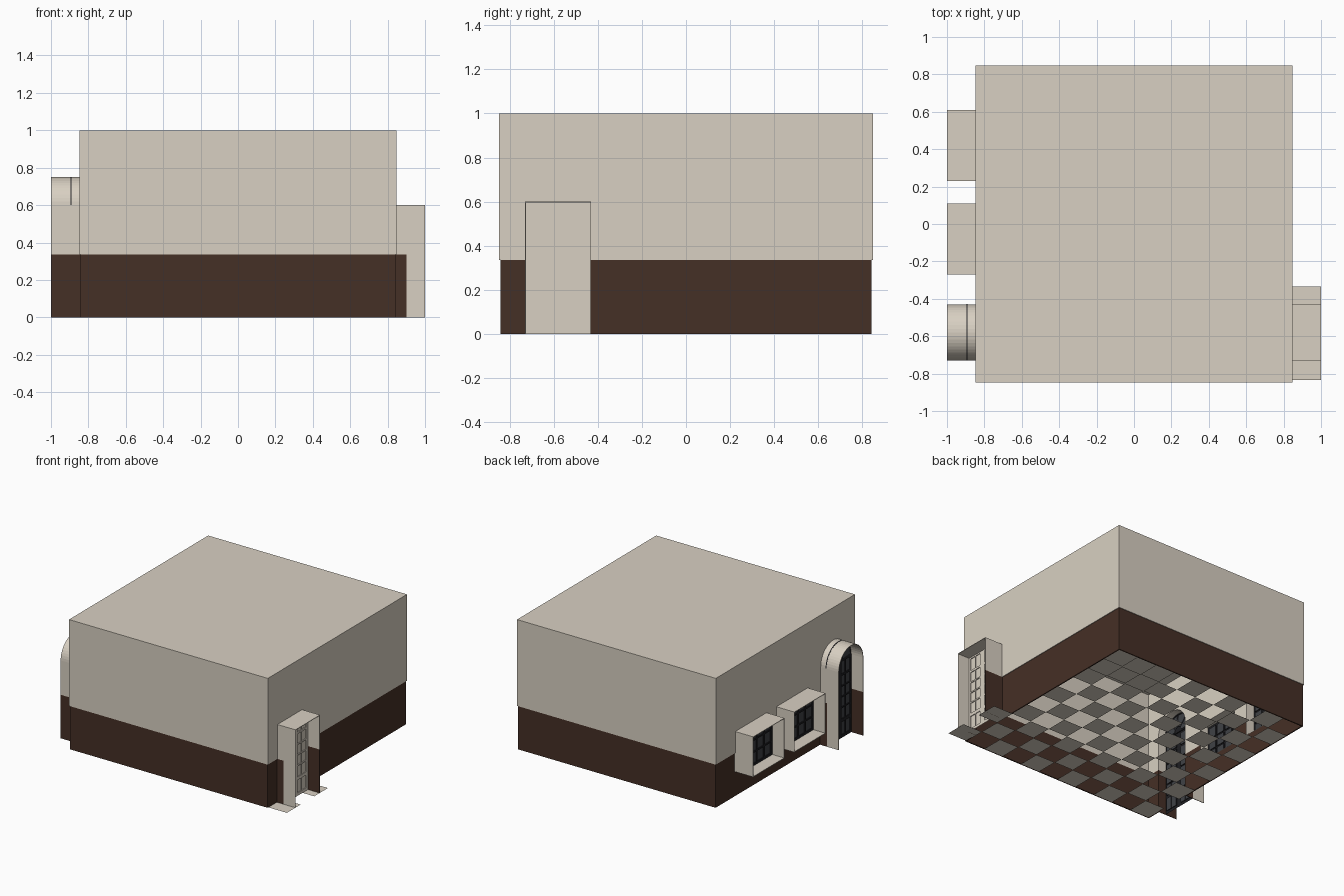
import bpy, bmesh, math

old = bpy.data.objects.get("Cube")
if old:
    bpy.data.objects.remove(old, do_unlink=True)


def material(name, rgb):
    m = bpy.data.materials.new(name)
    m.use_nodes = True
    m.diffuse_color = (*rgb, 1)
    m.node_tree.nodes["Principled BSDF"].inputs["Base Color"].default_value = (*rgb, 1)
    return m


CREAM = material("cream plaster", (0.69, 0.63, 0.54))
BROWN = material("dark brown panelling", (0.06, 0.029, 0.019))
CHARCOAL = material("charcoal frame", (0.014, 0.014, 0.017))
GLASS = material("smoky glass", (0.05, 0.053, 0.06))

OUT, IN = 0.847, 0.833      # wall faces
PANEL = 0.842               # panelling sits just behind the plaster
RAIL = 0.335                # top of panelling
DOOR_Y, HALF = -0.58, 0.15  # both doorways
WINDOWS = [(-0.27, 0.11), (0.23, 0.61)]
SILL, HEAD = 0.19, 0.5
SKIN = 0.004


def finish(name, bm, *mats):
    me = bpy.data.meshes.new(name)
    bm.to_mesh(me)
    bm.free()
    for m in mats:
        me.materials.append(m)
    ob = bpy.data.objects.new(name, me)
    bpy.context.collection.objects.link(ob)
    return ob


def prism(name, profile, x0, x1, mat):
    """Extrude a (y, z) outline along x."""
    bm = bmesh.new()
    face = bm.faces.new([bm.verts.new((x0, y, z)) for y, z in profile])
    ext = bmesh.ops.extrude_face_region(bm, geom=[face])["geom"]
    verts = [v for v in ext if isinstance(v, bmesh.types.BMVert)]
    bmesh.ops.translate(bm, verts=verts, vec=(x1 - x0, 0, 0))
    bmesh.ops.recalc_face_normals(bm, faces=bm.faces[:])
    return finish(name, bm, mat)


def box(name, x0, x1, y0, y1, z0, z1, mat):
    return prism(name, [(y0, z0), (y1, z0), (y1, z1), (y0, z1)], x0, x1, mat)


def arc(r, steps=24):
    return [(DOOR_Y - r * math.cos(math.pi * i / steps),
             0.6 + r * math.sin(math.pi * i / steps)) for i in range(steps + 1)]


def square_head(r):
    top = 0.45 + r
    return [(DOOR_Y - r, top), (DOOR_Y + r, top)]


def notch(head):
    """Opening outline rising from the panelling rail."""
    return [(head[0][0], RAIL), *head, (head[-1][0], RAIL)]


def glazed(name, x, out, ys, zs, frame, pane):
    """Sheet of bars with every odd cell pushed back as a pane."""
    bm = bmesh.new()
    grid = [[bm.verts.new((x, y, z)) for z in zs] for y in ys]
    panes = []
    for i in range(len(ys) - 1):
        for j in range(len(zs) - 1):
            f = bm.faces.new((grid[i][j], grid[i + 1][j], grid[i + 1][j + 1], grid[i][j + 1]))
            if i % 2 and j % 2:
                panes.append(f)
    bmesh.ops.recalc_face_normals(bm, faces=bm.faces[:])
    if bm.faces[0:1][0].normal.x * out < 0:
        bmesh.ops.reverse_faces(bm, faces=bm.faces[:])
    for f in bmesh.ops.extrude_discrete_faces(bm, faces=panes)["faces"]:
        f.material_index = 1
        bmesh.ops.translate(bm, verts=f.verts[:], vec=(-out * 0.006, 0, 0))
    return finish(name, bm, frame, pane)


def bars(lo, hi, count, edge, gap):
    """Alternating bar and pane boundaries between lo and hi."""
    w = (hi - lo - 2 * edge - gap * (count - 1)) / count
    pts = [lo]
    for i in range(count):
        a = lo + edge + i * (w + gap)
        pts += [a, a + w]
    return pts + [hi]


# Ceiling, front and back walls
box("ceiling", -OUT, OUT, -OUT, OUT, 0.99, 1.0, CREAM)
for label, s in (("front", -1), ("back", 1)):
    box(label + "_wall", -IN, IN, *sorted((s * IN, s * OUT)), RAIL, 0.99, CREAM)
    box(label + "_panelling", -IN, IN, *sorted((s * IN, s * PANEL)), 0, RAIL, BROWN)

# Side walls, notched round their openings
left_notches = notch(arc(HALF))
for a, b in WINDOWS:
    left_notches += notch([(a, HEAD), (b, HEAD)])
for label, s, notches in (("window", -1, left_notches),
                          ("door", 1, notch(square_head(HALF)))):
    prism(label + "_side_wall",
          [(-OUT, RAIL), *notches, (OUT, RAIL), (OUT, 0.99), (-OUT, 0.99)],
          s * IN, s * OUT, CREAM)
    box(label + "_side_panelling_short", s * IN, s * PANEL, -PANEL, DOOR_Y - HALF, 0, RAIL, BROWN)
    top = [(PANEL, RAIL)]
    if s < 0:
        for a, b in reversed(WINDOWS):
            top += [(b, RAIL), (b, SILL), (a, SILL), (a, RAIL)]
    start = DOOR_Y + HALF
    prism(label + "_side_panelling_long",
          [(start, 0), (PANEL, 0), *top, (start, RAIL)], s * IN, s * PANEL, BROWN)

# Doorway reveals: one cheek panelled, the other plastered beyond the door
for label, s, head in (("arched", -1, arc), ("square", 1, square_head)):
    outer, inner = notch(head(HALF)), notch(head(HALF - SKIN))
    prism(label + "_reveal", outer + inner[::-1], s * IN, s, CREAM)
    for side in (-1, 1):
        y0, y1 = sorted((DOOR_Y + side * HALF, DOOR_Y + side * (HALF - SKIN)))
        box(label + "_cheek_inner", s * IN, s * 0.9, y0, y1, 0, RAIL, BROWN)
        box(label + "_cheek_outer", s * 0.9, s, y0, y1, 0, RAIL, BROWN if side == s else CREAM)

# Square panelled double door
leaf_ys = [-0.73, -0.71, -0.66, -0.655, -0.605, -0.56, -0.51, -0.505, -0.455, -0.43]
door_zs = [0, 0.022, 0.12, 0.145, 0.226, 0.236, 0.308, 0.318, 0.39, 0.4, 0.475, 0.49, 0.585, 0.6]
glazed("square_door", 0.9, 1, leaf_ys, door_zs, CREAM, CREAM)

# Arched double door with fanlight and a thin frame showing through the arch
glazed("arched_door", -0.9, -1, leaf_ys, door_zs, CHARCOAL, GLASS)
prism("fanlight", arc(HALF - 0.002), -0.9, -0.892, CHARCOAL)
for k in range(4):
    a0, a1 = (math.pi * (k + t) / 4 for t in (0.1, 0.9))
    wedge = [(DOOR_Y + r * math.cos(a), 0.605 + r * math.sin(a))
             for r, a in ((0.04, a0), (0.125, a0), (0.13, (a0 + a1) / 2), (0.125, a1), (0.04, a1))]
    prism("fanlight_pane", wedge, -0.903, -0.889, GLASS)
prism("arch_frame", arc(HALF + 0.001) + arc(HALF - 0.012)[::-1], -0.896, -0.889, CHARCOAL)

# Window boxes, open outward, with multi-pane sashes
for a, b in WINDOWS:
    for y0, y1 in ((a, a + SKIN), (b - SKIN, b)):
        box("window_cheek", -1, -IN, y0, y1, SILL, HEAD, CREAM)
    for name, z0 in (("window_sill", SILL), ("window_head", HEAD - SKIN)):
        box(name, -1, -IN, a + SKIN, b - SKIN, z0, z0 + SKIN, CREAM)
    glazed("window_sash", -0.9, -1, bars(a, b, 4, 0.022, 0.014),
           bars(SILL, HEAD, 3, 0.022, 0.012), CHARCOAL, GLASS)

# Floor of alternating tiles, running out under the square door
T = 1 / 6
bm = bmesh.new()
for i in range(11):
    for j in range(10 if i < 10 else 3):
        if (i + j) % 2 == 0:
            x, y = i * T - 5 * T, j * T - 5 * T
            bm.faces.new([bm.verts.new((x + u * T, y + v * T, 0))
                          for u, v in ((0, 0), (1, 0), (1, 1), (0, 1))])
finish("floor_tiles", bm, CREAM)
